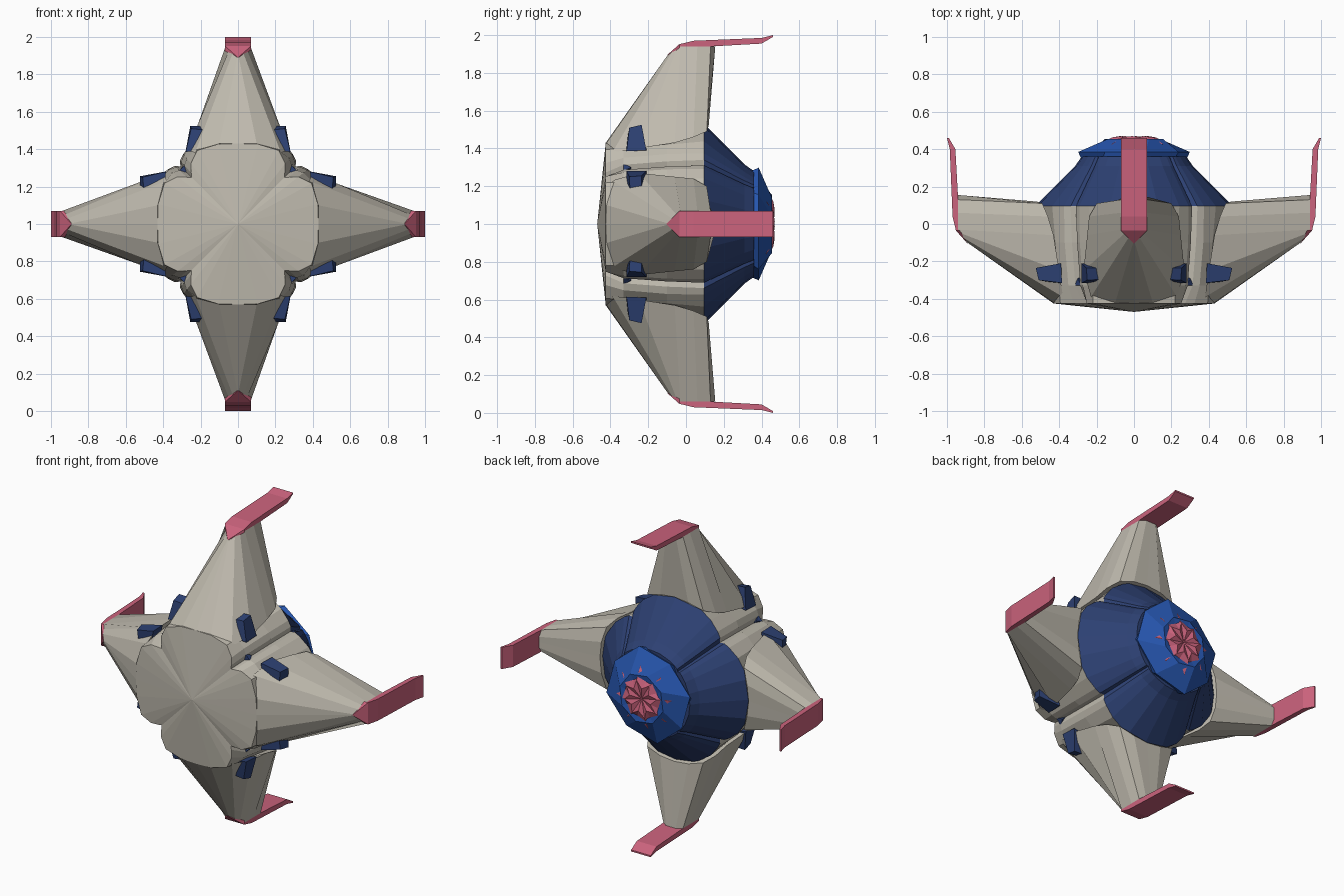
import bpy, bmesh, math
from mathutils import Vector

if "Cube" in bpy.data.objects:
    bpy.data.objects.remove(bpy.data.objects["Cube"])


def mat(name, c):
    m = bpy.data.materials.new(name)
    m.diffuse_color = (*c, 1)
    m.use_nodes = True
    m.node_tree.nodes["Principled BSDF"].inputs["Base Color"].default_value = m.diffuse_color
    return m


GREY = mat("warm grey", (0.53, 0.50, 0.43))
NAVY = mat("navy", (0.026, 0.052, 0.17))
BLUE = mat("bright blue", (0.02, 0.095, 0.44))
PINK = mat("rose", (0.60, 0.125, 0.205))


def place(u, y, r, deg):
    """Sideways u, depth y, distance r from the hub, turned about the y axis."""
    a = math.radians(deg)
    return Vector((u * math.cos(a) + r * math.sin(a), y,
                   1 + r * math.cos(a) - u * math.sin(a)))


def loft(name, rings, mats):
    """Skin equal-sized rings; one-point rings become fans, others get caps."""
    bm = bmesh.new()
    vs = [[bm.verts.new(p) for p in ring] for ring in rings]
    for a, b in zip(vs, vs[1:]):
        n = max(len(a), len(b))
        for i in range(n):
            j = (i + 1) % n
            if len(a) == 1:
                bm.faces.new((a[0], b[i], b[j]))
            elif len(b) == 1:
                bm.faces.new((a[i], a[j], b[0]))
            else:
                bm.faces.new((a[i], a[j], b[j], b[i]))
    for end in (vs[0], vs[-1]):
        if len(end) > 2:
            bm.faces.new(end)
    bmesh.ops.remove_doubles(bm, verts=bm.verts, dist=1e-4)
    bmesh.ops.recalc_face_normals(bm, faces=bm.faces)
    me = bpy.data.meshes.new(name)
    bm.to_mesh(me)
    bm.free()
    for m in mats:
        me.materials.append(m)
    ob = bpy.data.objects.new(name, me)
    bpy.context.collection.objects.link(ob)
    return ob


# Hub: four lobes with a groove on each diagonal, grey front and navy rear
ANGLES = (0, 14, 29, 38, 42.5, 45)
HUB = [(-0.425, (.43, .44, .45, .41, .37, .35)),
       (-0.33, (.44, .445, .46, .445, .425, .39)),
       (-0.10, (.46, .47, .48, .47, .45, .42)),
       (0.095, (.53, .53, .50, .475, .46, .435)),
       (0.31, (.315, .315, .315, .315, .31, .29)),
       (0.36, (.28, .28, .28, .28, .28, .27))]


def hub_ring(y, radii):
    half = list(zip(ANGLES, radii))
    quarter = [(-a, r) for a, r in half[-2:0:-1]] + half
    return [place(0, y, r, 90 * k + a) for k in range(4) for a, r in quarter]


hub = loft("hub", [[(0, -0.47, 1)]] + [hub_ring(*h) for h in HUB], (GREY, NAVY))
for p in hub.data.polygons:
    p.material_index = int(p.center.y > 0.1)

# Arm half sections (u, y, r): root and tip
ROOT = [(0, -.425, .43), (.10, -.42, .43), (.23, -.39, .38), (.27, -.25, .40),
        (.25, -.06, .43), (.24, .04, .46), (.20, .11, .49), (.10, .12, .52), (0, .12, .53)]
TIP = [(0, -.10, .89), (.004, -.10, .89), (.03, -.075, .91), (.05, -.05, .925),
       (.07, -.03, .94), (.07, .06, .94), (.07, .13, .94), (.035, .155, .94), (0, .155, .94)]


def mirrored(half):
    return half + [(-u, y, r) for u, y, r in half[-2:0:-1]]


# Fin sections (y, outer r, inner r)
FIN = [(-.035, .952, .925), (.04, .97, .935), (.40, .985, .955), (.46, 1.0, .99)]

for k, side in enumerate(("top", "right", "bottom", "left")):
    d = 90 * k
    loft(side + "_arm", [[place(*p, d) for p in mirrored(s)] for s in (ROOT, TIP)], (GREY,))

    # Swept fin on the arm tip, pointed at the front
    rings = [[place(0, -.105, .89, d)]]
    for y, ro, ri in FIN:
        rings.append([place(u, y, r, d) for u, r in
                      ((-.07, ro), (.07, ro), (.07, ri), (-.07, ri))])
    loft(side + "_fin", rings, (PINK,))

    # Tapered pods on both flanks of the arm
    for s in (-1, 1):
        inner = [(.15, -.32, .40), (.28, -.315, .385), (.28, -.21, .39), (.15, -.21, .42)]
        outer = [(.15, -.295, .50), (.25, -.30, .51), (.255, -.235, .525), (.15, -.235, .52)]
        loft(side + "_pod", [[place(s * u, y, r, d) for u, y, r in q]
                             for q in (inner, outer)], (NAVY,))

    # Small wedge in the diagonal groove
    loft(side + "_groove_wedge",
         [[place(u, y, r, d + 45) for u, y in ((-.025, -.33), (.025, -.33), (0, -.29))]
          for r in (.38, .425)], (NAVY,))


# Rear nozzle: faceted octagon with twisted rings
def polar(n, y, radii, twist=0):
    return [place(0, y if not isinstance(y, tuple) else y[i % len(y)],
                  radii[i % len(radii)], 360 * i / n + twist) for i in range(n)]


loft("nozzle", [polar(8, .30, (.26,)), polar(8, .385, (.305, .285), 12),
                polar(8, .455, (.16,), 30), polar(8, .44, (.06,), 30)], (BLUE,))

# Rear star flare: spiky pinwheel with a sunken centre
loft("rear_star", [[(0, .40, 1)], polar(16, (.425, .45), (.20, .12), 8),
                   polar(16, (.463, .47), (.12, .075), 14),
                   [(0, .452, 1)]], (PINK,))
